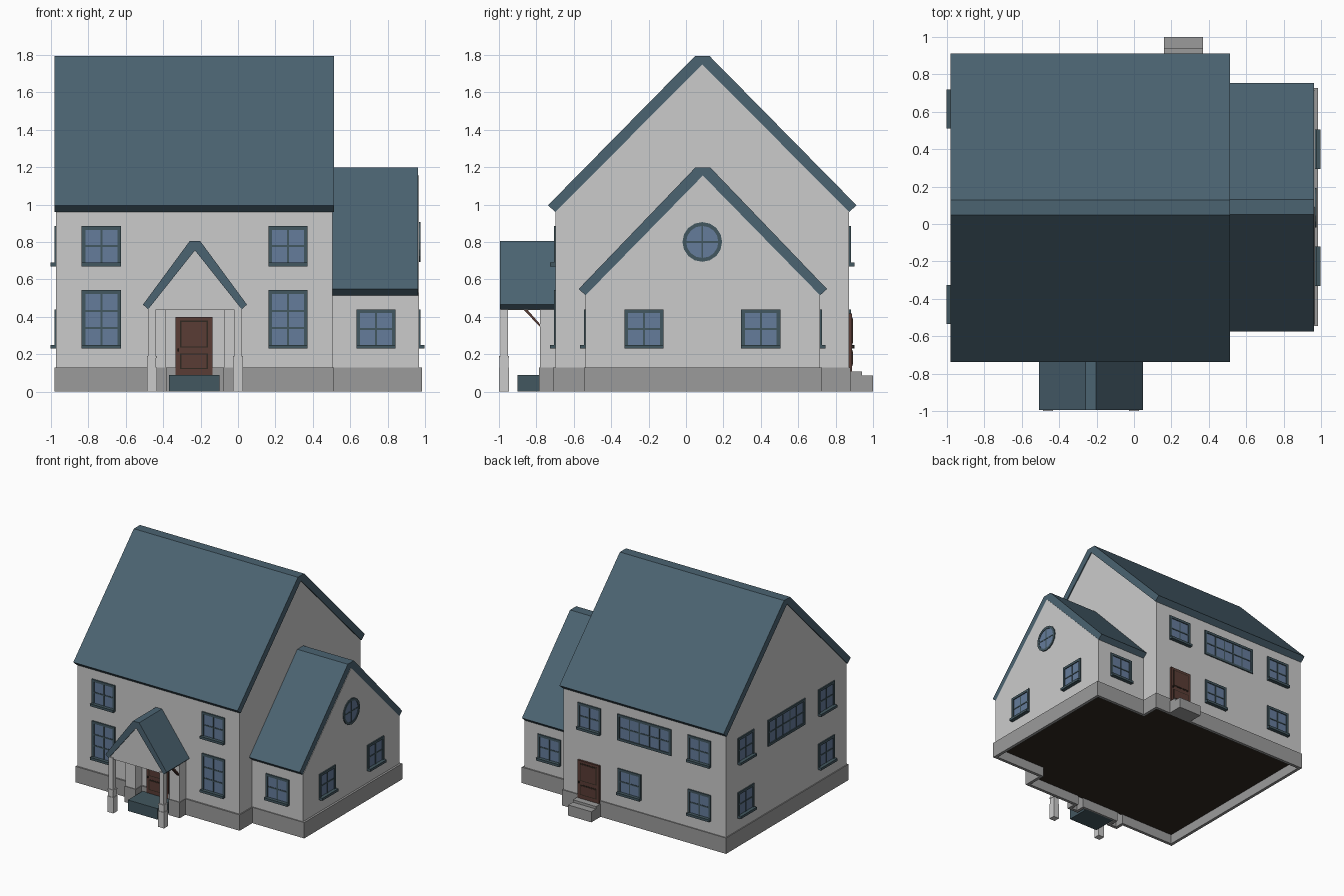
import bpy, bmesh, math
from mathutils import Matrix, Vector

if "Cube" in bpy.data.objects:
    bpy.data.objects.remove(bpy.data.objects["Cube"])


def material(name, rgb):
    m = bpy.data.materials.new(name)
    m.diffuse_color = (*rgb, 1)
    m.use_nodes = True
    m.node_tree.nodes["Principled BSDF"].inputs["Base Color"].default_value = m.diffuse_color
    return m


ROOF = material("slate", (0.07, 0.125, 0.165))
TRIM = material("trim", (0.055, 0.095, 0.115))
GLASS = material("glass", (0.13, 0.2, 0.33))
WOOD = material("wood", (0.1, 0.045, 0.035))
FLOOR = material("floor", (0.03, 0.022, 0.015))
STONE = material("stone", (0.33, 0.33, 0.33))


def finish(name, bm, mats=(), matrix=None):
    bmesh.ops.recalc_face_normals(bm, faces=bm.faces)
    me = bpy.data.meshes.new(name)
    bm.to_mesh(me)
    bm.free()
    for m in mats:
        me.materials.append(m)
    ob = bpy.data.objects.new(name, me)
    if matrix:
        ob.matrix_world = matrix
    bpy.context.collection.objects.link(ob)
    return ob


def add_box(bm, x0, x1, y0, y1, z0, z1, mat=0):
    m = Matrix.Translation(((x0 + x1) / 2, (y0 + y1) / 2, (z0 + z1) / 2)) @ \
        Matrix.Diagonal((x1 - x0, y1 - y0, z1 - z0, 1))
    verts = bmesh.ops.create_cube(bm, size=1, matrix=m)["verts"]
    for f in {f for v in verts for f in v.link_faces}:
        f.material_index = mat


def box(name, *dims, mats=()):
    bm = bmesh.new()
    add_box(bm, *dims)
    return finish(name, bm, mats)


def prism(name, profile, axis, a, b, mats=()):
    """Profile of (horizontal, z) points extruded along axis from a to b."""
    bm = bmesh.new()
    pt = (lambda p: (a, p[0], p[1])) if axis == "x" else (lambda p: (p[0], a, p[1]))
    face = bm.faces.new([bm.verts.new(pt(p)) for p in profile])
    new = bmesh.ops.extrude_face_region(bm, geom=[face])["geom"]
    d = Vector((b - a, 0, 0)) if axis == "x" else Vector((0, b - a, 0))
    bmesh.ops.translate(bm, vec=d, verts=[g for g in new if isinstance(g, bmesh.types.BMVert)])
    return finish(name, bm, mats)


def gable(name, axis, c, half, base, eave, apex, body, roof, lip, flat, thick):
    """Gabled body with a flat-ridged roof slab over it."""
    prism(name + "_walls", [(c - half, base), (c + half, base), (c + half, eave),
                            (c, apex), (c - half, eave)], axis, *body)
    prism(name + "_roof", [(c - half, eave), (c - half - lip, eave + lip * 0.9),
                           (c - flat, apex + thick), (c + flat, apex + thick),
                           (c + half + lip, eave + lip * 0.9), (c + half, eave), (c, apex)],
          axis, *roof, mats=[ROOF])


# Main house, side wing and porch gable
gable("main", "x", 0.087, 0.785, 0.09, 0.96, 1.75, (-0.972, 0.504), (-0.98, 0.512), 0.04, 0.04, 0.043)
gable("wing", "x", 0.09, 0.627, 0.09, 0.515, 1.155, (0.5, 0.966), (0.5, 0.963), 0.037, 0.04, 0.043)
gable("porch", "y", -0.23, 0.25, 0.437, 0.44, 0.755, (-0.985, -0.69), (-0.995, -0.69), 0.028, 0.028, 0.05)

# Plinth ring with open underside, and floor
outline = [(-0.98, -0.71), (-0.48, -0.71), (-0.48, -0.785), (-0.38, -0.785), (-0.38, -0.71),
           (-0.08, -0.71), (-0.08, -0.785), (0.02, -0.785), (0.02, -0.71), (0.512, -0.71),
           (0.512, -0.545), (0.983, -0.545), (0.983, 0.728), (0.512, 0.728), (0.512, 0.88), (-0.98, 0.88)]
bm = bmesh.new()
low = [bm.verts.new((x, y, 0)) for x, y in outline]
top = [bm.verts.new((x, y, 0.13)) for x, y in outline]
for i in range(len(outline)):
    j = (i + 1) % len(outline)
    bm.faces.new((low[i], low[j], top[j], top[i]))
plinth = finish("plinth", bm, [STONE])
mod = plinth.modifiers.new("thickness", "SOLIDIFY")
mod.thickness, mod.offset, mod.use_even_offset = 0.025, -1, True
box("floor_main", -0.965, 0.5, -0.695, 0.865, 0.08, 0.095, mats=[FLOOR])
box("floor_wing", 0.49, 0.96, -0.53, 0.715, 0.08, 0.095, mats=[FLOOR])

# Porch posts, pilasters and braces, on both sides of the porch axis
for side, s in (("left", -1), ("right", 1)):
    x = -0.23 + s * 0.23
    bm = bmesh.new()
    for r, z0, z1 in ((0.027, 0, 0.13), (0.023, 0.13, 0.18), (0.026, 0.18, 0.19), (0.02, 0.19, 0.45)):
        add_box(bm, x - r, x + r, -0.973 - r, -0.973 + r, z0, z1)
    finish("porch_post_" + side, bm)
    px = -0.23 + s * 0.2
    box("pilaster_" + side, px - 0.046, px + 0.046, -0.78, -0.69, 0.12, 0.44)
    prism("brace_" + side, [(-0.87, 0.44), (-0.85, 0.44), (-0.78, 0.36), (-0.78, 0.345)],
          "x", x - 0.012, x + 0.012, [WOOD])

# Steps
box("front_step", -0.37, -0.1, -0.9, -0.7, 0, 0.09, mats=[TRIM])
bm = bmesh.new()
add_box(bm, 0.16, 0.37, 0.87, 1.0, 0, 0.087)
add_box(bm, 0.16, 0.37, 0.87, 0.94, 0.05, 0.107)
finish("back_steps", bm, [STONE])

ANGLE = {"front": 0, "right": 90, "back": 180, "left": -90}


def place(side, x, y, z):
    return Matrix.Translation((x, y, z)) @ Matrix.Rotation(math.radians(ANGLE[side]), 4, "Z")


def window(side, x, y, z0, z1, w=0.21, cols=2, rows=2, sill=True):
    """Framed, barred window facing local -y."""
    bm, h, b = bmesh.new(), z1 - z0, 0.02
    add_box(bm, -w / 2 + b, w / 2 - b, -0.002, 0.01, b, h - b, 1)
    for s in (-1, 1):
        e = s * (w / 2 - b / 2)
        add_box(bm, e - b / 2, e + b / 2, -0.009, 0.01, 0, h)
    for z in (0, h - b):
        add_box(bm, -w / 2 + b, w / 2 - b, -0.009, 0.01, z, z + b)
    for i in range(1, cols):
        u = -w / 2 + b + (w - 2 * b) * i / cols
        add_box(bm, u - 0.005, u + 0.005, -0.006, 0.01, b, h - b)
    for i in range(1, rows):
        v = b + (h - 2 * b) * i / rows
        add_box(bm, -w / 2 + b, w / 2 - b, -0.0055, 0.01, v - 0.005, v + 0.005)
    if sill:
        add_box(bm, -w / 2, w / 2, -0.03, 0.0, 0, 0.02)
    finish("window_" + side, bm, [TRIM, GLASS], place(side, x, y, z0))


LOW, UP = (0.23, 0.44), (0.67, 0.885)
FY, BY, LX, WX = -0.698, 0.872, -0.972, 0.967
for x in (-0.73, 0.267):
    window("front", x, FY, *UP)
    window("front", x, FY, 0.23, 0.543, rows=3)
window("front", 0.737, -0.537, *LOW)
window("back", 0.737, 0.717, *LOW)
for x in (0.265, -0.735):
    window("back", x, BY, *UP)
for x in (-0.1, -0.735):
    window("back", x, BY, *LOW)
window("back", -0.235, BY, *UP, w=0.49, cols=5, sill=False)
for y in (0.615, -0.43):
    window("left", LX, y, *UP)
    window("left", LX, y, *LOW)
window("left", LX, 0.09, *UP, w=0.48, cols=5, sill=False)
for y in (-0.225, 0.4):
    window("right", WX, y, *LOW)

# Round gable window: glass disc, ring and cross bars
bm = bmesh.new()
turn = Matrix.Rotation(math.radians(90), 4, "X")
bmesh.ops.create_cone(bm, cap_ends=True, segments=16, radius1=0.09, radius2=0.09, depth=0.008, matrix=turn)
for f in bm.faces:
    f.material_index = 1
rings = [[bm.verts.new((r * math.cos(k * math.pi / 8), y, r * math.sin(k * math.pi / 8)))
          for k in range(16)] for r, y in ((0.106, 0.005), (0.106, -0.008), (0.086, -0.008), (0.086, 0.005))]
for p, q in zip(rings, rings[1:]):
    for k in range(16):
        bm.faces.new((p[k], p[k - 1], q[k - 1], q[k]))
add_box(bm, -0.005, 0.005, -0.0065, 0.005, -0.087, 0.087)
add_box(bm, -0.087, 0.087, -0.006, 0.005, -0.005, 0.005)
finish("round_window", bm, [TRIM, GLASS], place("right", WX - 0.001, 0.087, 0.8))


def door(side, x, y, z):
    """Slab with two framed panels and a knob."""
    bm = bmesh.new()
    add_box(bm, -0.098, 0.098, -0.016, 0.01, 0, 0.31)
    for z0, z1 in ((0.03, 0.115), (0.145, 0.29)):
        add_box(bm, -0.075, 0.075, -0.018, 0, z0, z1, 1)
        add_box(bm, -0.068, 0.068, -0.021, 0, z0 + 0.007, z1 - 0.007)
    add_box(bm, -0.088, -0.08, -0.025, 0, 0.125, 0.14, 1)
    finish(side + "_door", bm, [WOOD, FLOOR], place(side, x, y, z))


door("front", -0.235, FY, 0.09)
door("back", 0.265, BY, 0.107)
